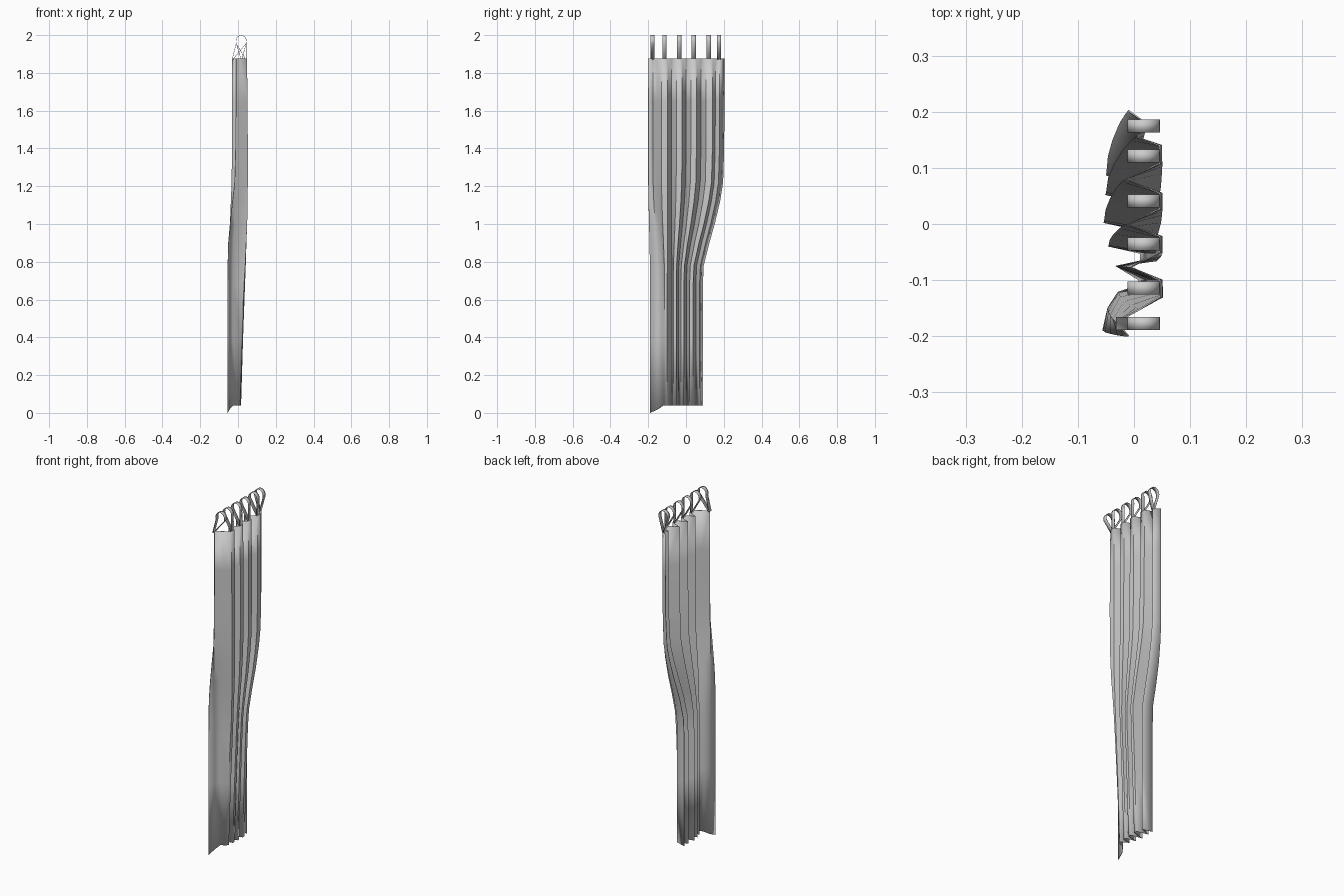
import bpy, bmesh
from math import sin, cos, radians

if "Cube" in bpy.data.objects:
    bpy.data.objects.remove(bpy.data.objects["Cube"])

# Pleat profile: (y_top, x_top, y_bottom, x_bottom) from the -y edge to the +y edge
PLEATS = [
    (-.200, -.010, -.190, -.055), (-.175, -.030, -.150, -.046),
    (-.152, .010, -.122, -.028), (-.130, .046, -.113, .000),
    (-.100, .046, -.100, .010), (-.077, -.005, -.075, -.032),
    (-.050, .046, -.066, .012), (-.022, .046, -.052, .012),
    (.000, -.012, -.040, -.045), (.027, .046, -.026, .014),
    (.055, .046, -.012, .014), (.080, -.015, .002, -.053),
    (.108, .046, .020, .015), (.140, .046, .037, .015),
    (.155, .005, .052, -.050), (.178, .024, .072, .005),
    (.202, -.010, .088, -.050)]
# Levels: z, sideways gather, shift of back folds, shift of front ridges
LEVELS = [(1.875, 0, 0, 0), (1.65, 0, 0, -.08), (1.4, .01, .03, -.1),
          (1.22, .06, .15, -.1), (1.12, .2, .4, -.08), (1.0, .45, .7, -.03),
          (.9, .7, .9, .08), (.78, .96, .97, .2), (.68, 1, 1, .32),
          (.4, 1, 1, .65), (.04, 1, 1, 1)]


def finish(name, bm, thickness, angle):
    me = bpy.data.meshes.new(name)
    bmesh.ops.recalc_face_normals(bm, faces=bm.faces)
    bm.to_mesh(me)
    bm.free()
    ob = bpy.data.objects.new(name, me)
    bpy.context.collection.objects.link(ob)
    bpy.ops.object.select_all(action='DESELECT')
    ob.select_set(True)
    bpy.context.view_layer.objects.active = ob
    bpy.ops.object.shade_smooth_by_angle(angle=radians(angle))
    mod = ob.modifiers.new("thickness", 'SOLIDIFY')
    mod.thickness = thickness
    mod.offset = 0
    return ob


def skin(bm, rows):
    for a, b in zip(rows, rows[1:]):
        for i in range(len(a) - 1):
            bm.faces.new((a[i], a[i + 1], b[i + 1], b[i]))


# Gathered curtain cloth
bm = bmesh.new()
rows = []
for z, ty, tb, tr in LEVELS:
    row = []
    for i, (y0, x0, y1, x1) in enumerate(PLEATS):
        t = tr if x0 > .03 else tb
        # the outer lower corner hangs down to the floor
        drop = (.04, .022, .002)[i] if z < .1 and i < 3 else 0
        row.append(bm.verts.new((x0 + (x1 - x0) * t, y0 + (y1 - y0) * ty, z - drop)))
    rows.append(row)
skin(bm, rows)
finish("curtain_cloth", bm, .003, 50)

# Hanging tabs: teardrop loops pinched onto the cloth edge
TABS = [(-.177, -.028), (-.114, .044), (-.036, .044),
        (.041, .044), (.121, .044), (.175, .020)]
for n, (y, base_x) in enumerate(TABS):
    path = [(base_x, 1.870)]
    for k in range(13):
        a = radians(-20 + 220 * k / 12)
        path.append((.017 + .028 * cos(a), 1.967 + .032 * sin(a)))
    path.append((base_x - .003, 1.870))
    bm = bmesh.new()
    rows = [[bm.verts.new((x, y + s * .0115, z)) for s in (-1, 1)] for x, z in path]
    skin(bm, rows)
    finish(f"hanging_tab_{n + 1}", bm, .002, 40)
